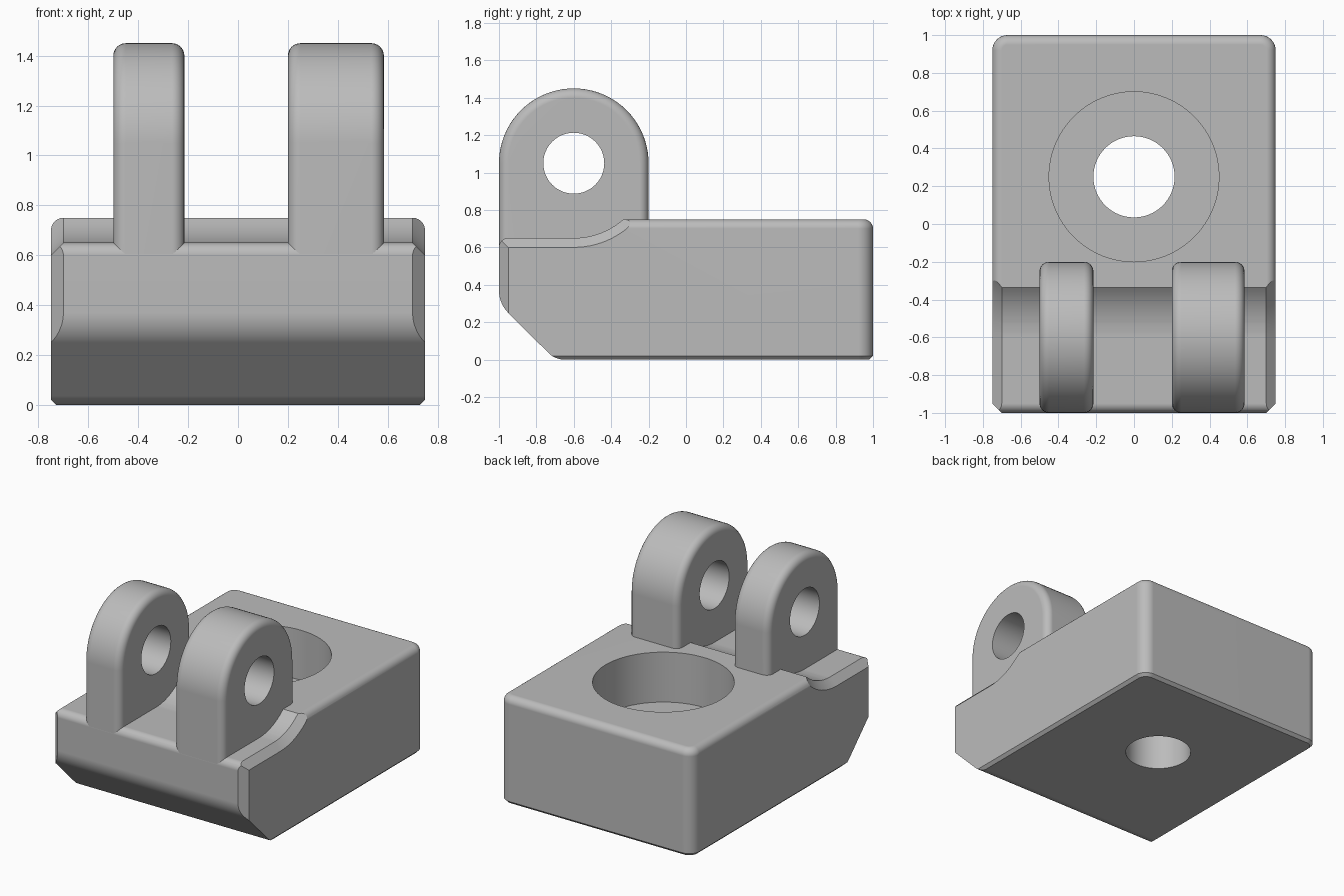
import bpy, bmesh
from math import cos, sin, radians

cube = bpy.data.objects.get("Cube")
if cube:
    bpy.data.objects.remove(cube, do_unlink=True)

grey = bpy.data.materials.new("plain grey")
grey.use_nodes = True
grey.diffuse_color = (0.5, 0.5, 0.5, 1)
grey.node_tree.nodes["Principled BSDF"].inputs["Base Color"].default_value = (0.5, 0.5, 0.5, 1)


def arc(u, v, r, a0, a1, n=8):
    angles = [radians(a0 + (a1 - a0) * i / n) for i in range(n + 1)]
    return [(u + r * cos(a), v + r * sin(a)) for a in angles]


def loft(name, rings):
    """Skin a list of equal closed rings and cap both ends."""
    bm = bmesh.new()
    rows = [[bm.verts.new(p) for p in ring] for ring in rings]
    n = len(rows[0])
    for a, b in zip(rows, rows[1:]):
        for i in range(n):
            j = (i + 1) % n
            bm.faces.new((a[i], a[j], b[j], b[i]))
    bm.faces.new(rows[0])
    bm.faces.new(rows[-1])
    bmesh.ops.recalc_face_normals(bm, faces=bm.faces)
    mesh = bpy.data.meshes.new(name)
    bm.to_mesh(mesh)
    bm.free()
    mesh.materials.append(grey)
    obj = bpy.data.objects.new(name, mesh)
    bpy.context.collection.objects.link(obj)
    return obj


def at_x(x, pts):
    return [(x, y, z) for y, z in pts]


def at_z(z, pts):
    return [(x, y, z) for x, y in pts]


def select(obj):
    bpy.ops.object.select_all(action='DESELECT')
    obj.select_set(True)
    bpy.context.view_layer.objects.active = obj


def combine(obj, cutter, operation='DIFFERENCE'):
    cutter.hide_render = True
    select(obj)
    mod = obj.modifiers.new("cut", 'BOOLEAN')
    mod.operation, mod.solver, mod.object = operation, 'EXACT', cutter
    bpy.ops.object.modifier_apply(modifier=mod.name)
    bpy.data.objects.remove(cutter, do_unlink=True)


def finish(obj):
    select(obj)
    bpy.ops.object.shade_smooth_by_angle(angle=radians(25))
    mod = obj.modifiers.new("even shading", 'WEIGHTED_NORMAL')
    mod.keep_sharp = True


# Block: rounded rear corners, bevelled bottom, rounded top edge
def outline(inset):
    x, r = 0.75 - inset, 0.08 - inset
    return ([(-x, -1.2), (x, -1.2)] + arc(0.67, 0.92, r, 0, 90)
            + arc(-0.67, 0.92, r, 90, 180))


rings = [at_z(0, outline(0.02)), at_z(0.02, outline(0))]
rings += [at_z(z, outline(-u)) for u, z in arc(-0.05, 0.70, 0.05, 0, 90, 6)]
base = loft("base_block", rings)

# Side profile: clearance arc, rounded nose and sloped underside
profile = (arc(-0.6, 1.05, 0.4, 0, -90, 24) + arc(-0.95, 0.60, 0.05, 90, 180)
           + arc(-0.83, 0.37, 0.17, 180, 225) + arc(-0.65, 0.12, 0.12, 225, 270)
           + [(-0.6, -0.2), (1.2, -0.2), (1.2, 1.05)])
combine(base, loft("profile", [at_x(-1, profile), at_x(1, profile)]), 'INTERSECT')


# Chamfers along the clearance edge and the front corners
def clearance(r):
    return ([(-1.5, 1.05 - r)] + arc(-0.6, 1.05, r, -90, 0, 24)
            + [(r - 0.6, 1.5), (-1.5, 1.5)])


for s in (-1, 1):
    combine(base, loft("edge_cutter", [at_x(s * x, clearance(x - 0.3)) for x in (0.69, 0.85)]))
    corner = [(s * 0.6, -1.1), (s * 0.85, -0.85), (s * 0.85, -1.1)]
    combine(base, loft("corner_cutter", [at_z(z, corner) for z in (-0.1, 1)]))

# Counterbored bolt hole
for radius, bottom in ((0.45, 0.40), (0.215, -0.1)):
    circle = arc(0, 0.25, radius, 0, 360, 64)[:-1]
    combine(base, loft("bore_cutter", [at_z(bottom, circle), at_z(1, circle)]))
finish(base)


# Hinge lugs with rounded rims and pin holes
def lug_outline(inset):
    r = 0.4 - inset
    return [(-0.6 + r, 0.605)] + arc(-0.6, 1.05, r, 0, 180, 40) + [(-0.6 - r, 0.605)]


for name, x0, x1 in (("right_lug", -0.5, -0.215), ("left_lug", 0.2, 0.585)):
    rim = arc(0.05, 0.05, 0.05, 180, 270, 6)
    rings = [at_x(x0 + v, lug_outline(u)) for u, v in reversed(rim)]
    rings += [at_x(x1 - v, lug_outline(u)) for u, v in rim]
    lug = loft(name, rings)
    pin = arc(-0.6, 1.05, 0.163, 0, 360, 48)[:-1]
    combine(lug, loft("pin_cutter", [at_x(-1, pin), at_x(1, pin)]))
    finish(lug)
